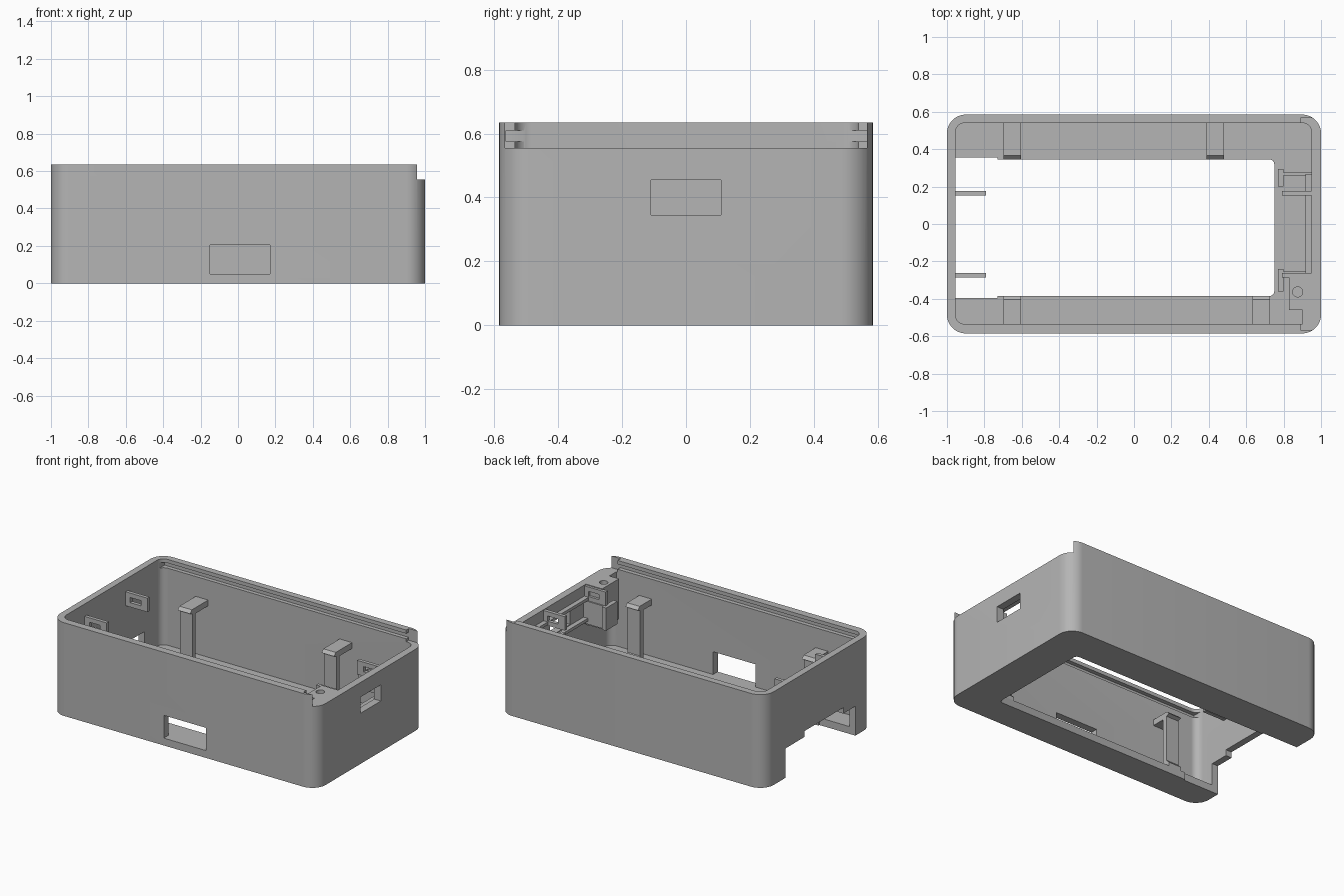
import bpy, bmesh, math

cube = bpy.data.objects.get("Cube")
if cube:
    bpy.data.objects.remove(cube, do_unlink=True)

grey = bpy.data.materials.new("plain_grey")
grey.use_nodes = True
grey.diffuse_color = (0.46, 0.46, 0.46, 1)
grey.node_tree.nodes["Principled BSDF"].inputs["Base Color"].default_value = (0.46, 0.46, 0.46, 1)


def block(name, x, y, z, radius=0.0, segments=10):
    """Box between the given ranges, with optional rounded upright edges."""
    bm = bmesh.new()
    bmesh.ops.create_cube(bm, size=1)
    for v in bm.verts:
        for i, (low, high) in enumerate((x, y, z)):
            v.co[i] = low if v.co[i] < 0 else high
    if radius:
        upright = [e for e in bm.edges
                   if abs(e.verts[0].co.z - e.verts[1].co.z) > 0.001]
        bmesh.ops.bevel(bm, geom=upright, offset=radius, segments=segments,
                        profile=0.5, affect='EDGES')
    return finish(name, bm)


def finish(name, bm):
    bmesh.ops.recalc_face_normals(bm, faces=bm.faces)
    mesh = bpy.data.meshes.new(name)
    bm.to_mesh(mesh)
    bm.free()
    mesh.materials.append(grey)
    ob = bpy.data.objects.new(name, mesh)
    bpy.context.collection.objects.link(ob)
    return ob


def prism(name, outline, x):
    """Side profile of (y, z) points swept between two x positions."""
    bm = bmesh.new()
    face = bm.faces.new([bm.verts.new((x[0], y, z)) for y, z in outline])
    swept = bmesh.ops.extrude_face_region(bm, geom=[face])
    for v in swept["geom"]:
        if isinstance(v, bmesh.types.BMVert):
            v.co.x = x[1]
    return finish(name, bm)


def cut(target, cutters):
    """Subtract each cutter and then remove it."""
    bpy.context.view_layer.objects.active = target
    for cutter in cutters:
        cutter.hide_render = True
        mod = target.modifiers.new("cut", 'BOOLEAN')
        mod.operation = 'DIFFERENCE'
        mod.solver = 'EXACT'
        mod.object = cutter
        bpy.ops.object.modifier_apply(modifier=mod.name)
        bpy.data.objects.remove(cutter, do_unlink=True)


# Case shell: cavity, floor opening, ports, lid entry and lid grooves
case = block("case_shell", (-1, 1), (-0.585, 0.585), (0, 0.635), 0.1)
cutters = [
    block("cavity", (-0.955, 0.95), (-0.535, 0.54), (0.05, 0.8), 0.05),
    block("floor_opening", (-0.9, 0.75), (-0.385, 0.345), (-0.1, 0.1), 0.025, 4),
    block("end_opening", (-1.1, -0.73), (-0.395, 0.355), (-0.1, 0.2)),
    block("end_opening_step", (-1.1, -0.9), (-0.265, 0.15), (0.1, 0.24)),
    block("front_port", (-0.15, 0.17), (-0.7, -0.5), (0.05, 0.205)),
    block("side_port", (0.9, 1.1), (-0.11, 0.11), (0.345, 0.455)),
    block("lid_entry", (0.89, 1.1), (-0.567, 0.567), (0.555, 0.8)),
    block("lid_entry_end", (0.96, 1.1), (-0.7, 0.7), (0.555, 0.8)),
    block("lid_groove", (-0.95, 0.95), (-0.563, 0.567), (0.575, 0.61)),
]
cut(case, cutters)
bpy.ops.object.select_all(action='DESELECT')
case.select_set(True)
bpy.context.view_layer.objects.active = case
bpy.ops.object.shade_smooth_by_angle(angle=math.radians(30))

# Bent clips standing on the floor and reaching back to the long walls
for side, edge, wall, places in ((1, 0.345, 0.55, (-0.65, 0.435)),
                                 (-1, 0.385, 0.55, (-0.65, 0.68))):
    for i, x in enumerate(places):
        outline = [(edge, 0.04), (edge, 0.075), (edge + 0.025, 0.1),
                   (edge + 0.025, 0.41), (edge, 0.42), (edge + 0.02, 0.44),
                   (wall, 0.44), (wall, 0.4), (edge + 0.06, 0.4),
                   (edge + 0.06, 0.04)]
        prism(f"{'back' if side > 0 else 'front'}_clip_{i + 1}",
              [(side * y, z) for y, z in outline], (x - 0.047, x + 0.047))

# Slotted fins on both end walls
for end, (x0, x1) in (("right", (-0.97, -0.79)), ("left", (0.79, 0.97))):
    for i, y in enumerate((0.165, -0.275)):
        fin = block(f"{end}_fin_{i + 1}", (x0, x1), (y - 0.012, y + 0.012), (0.455, 0.55))
        mid = (x0 + x1) / 2
        cut(fin, [block("slot", (mid - 0.04, mid + 0.04), (y - 0.1, y + 0.1), (0.485, 0.52))])

# Socket holder behind the side port
for i, (y, plate) in enumerate(((0.267, (0.2, 0.295)), (-0.262, (-0.36, -0.24)))):
    block(f"holder_fin_{i + 1}", (0.79, 0.96), (y - 0.008, y + 0.008), (0.3, 0.455))
    block(f"holder_plate_{i + 1}", (0.77, 0.8), plate, (0.3, 0.455))
for i, z in enumerate((0.32, 0.46)):
    block(f"holder_rail_{i + 1}", (0.918, 0.96), (-0.265, 0.267), (z, z + 0.02))

# Screw post in the front corner
post = block("screw_post", (0.828, 0.97), (-0.46, -0.28), (0.28, 0.555))
shelf = block("screw_post_wall", (0.9, 0.96), (-0.545, -0.455), (0.28, 0.555))
bm = bmesh.new()
bmesh.ops.create_cone(bm, cap_ends=True, segments=24, radius1=0.027,
                      radius2=0.027, depth=0.3)
bmesh.ops.translate(bm, verts=bm.verts, vec=(0.875, -0.363, 0.55))
cut(post, [finish("screw_hole", bm)])
